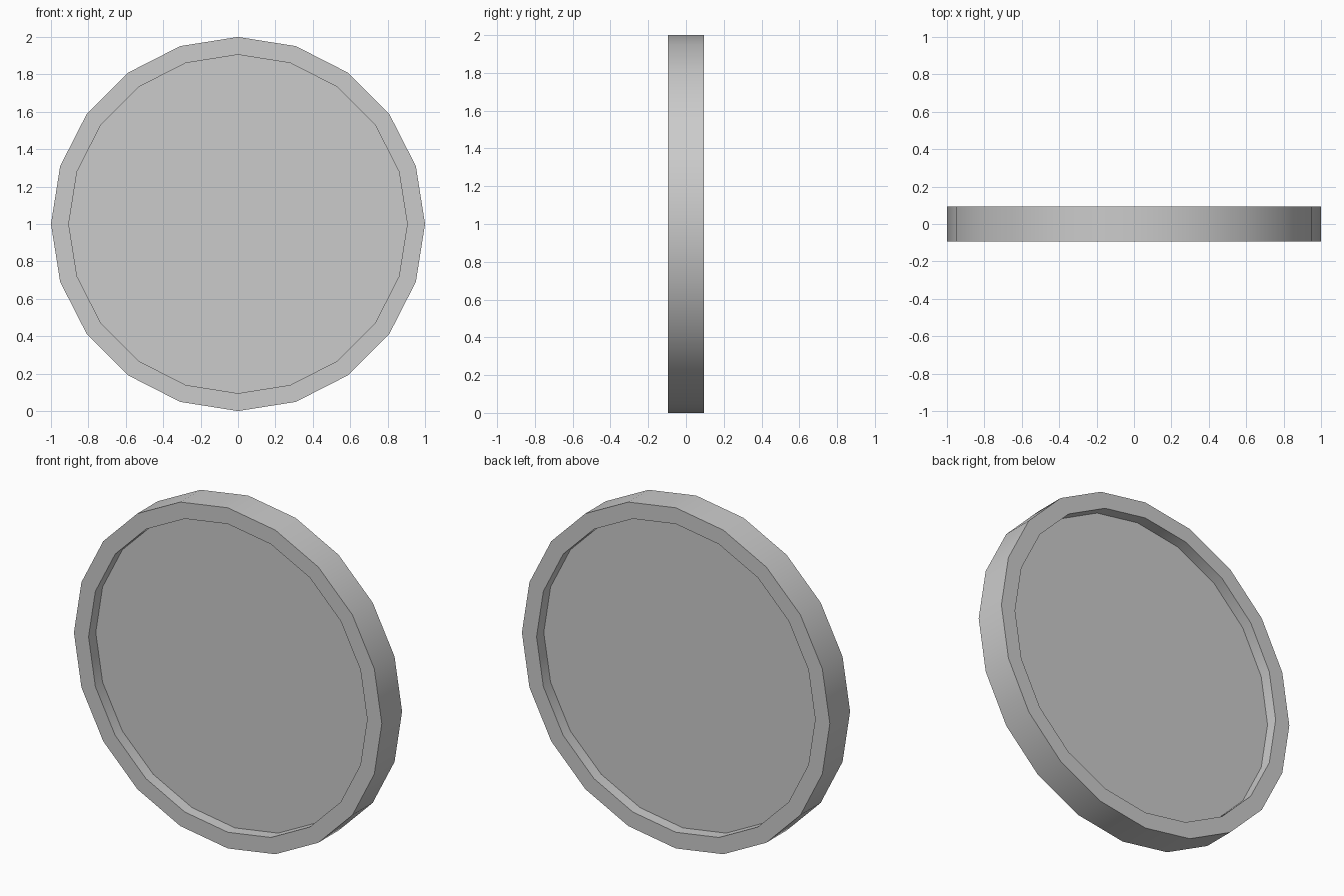
import bpy, bmesh
from math import radians, cos, pi
from mathutils import Matrix

if "Cube" in bpy.data.objects:
    bpy.data.objects.remove(bpy.data.objects["Cube"])

SIDES = 20
HALF = 0.094      # half thickness of the rim
RIM = 0.095       # rim width
RECESS = 0.067    # depth of the sunken face on each side

# Upright 20-sided disc
bm = bmesh.new()
bmesh.ops.create_cone(bm, cap_ends=True, segments=SIDES, radius1=1, radius2=1, depth=2 * HALF)
bm.transform(Matrix.Translation((0, 0, 1)) @ Matrix.Rotation(radians(90), 4, 'X'))
bm.normal_update()

# Rim: inset both caps, then sink the inner faces straight in
caps = [f for f in bm.faces if len(f.verts) == SIDES]
bmesh.ops.inset_individual(bm, faces=caps, thickness=RIM * cos(pi / SIDES), use_even_offset=True)
for cap in caps:
    direction = cap.normal.copy()
    sunk = bmesh.ops.extrude_discrete_faces(bm, faces=[cap])["faces"][0]
    bmesh.ops.translate(bm, verts=list(sunk.verts), vec=-direction * RECESS)

bmesh.ops.recalc_face_normals(bm, faces=bm.faces[:])
mesh = bpy.data.meshes.new("rimmed_disc")
bm.to_mesh(mesh)
bm.free()

disc = bpy.data.objects.new("rimmed_disc", mesh)
bpy.context.collection.objects.link(disc)
bpy.context.view_layer.objects.active = disc
disc.select_set(True)
bpy.ops.object.shade_smooth_by_angle(angle=radians(30))
